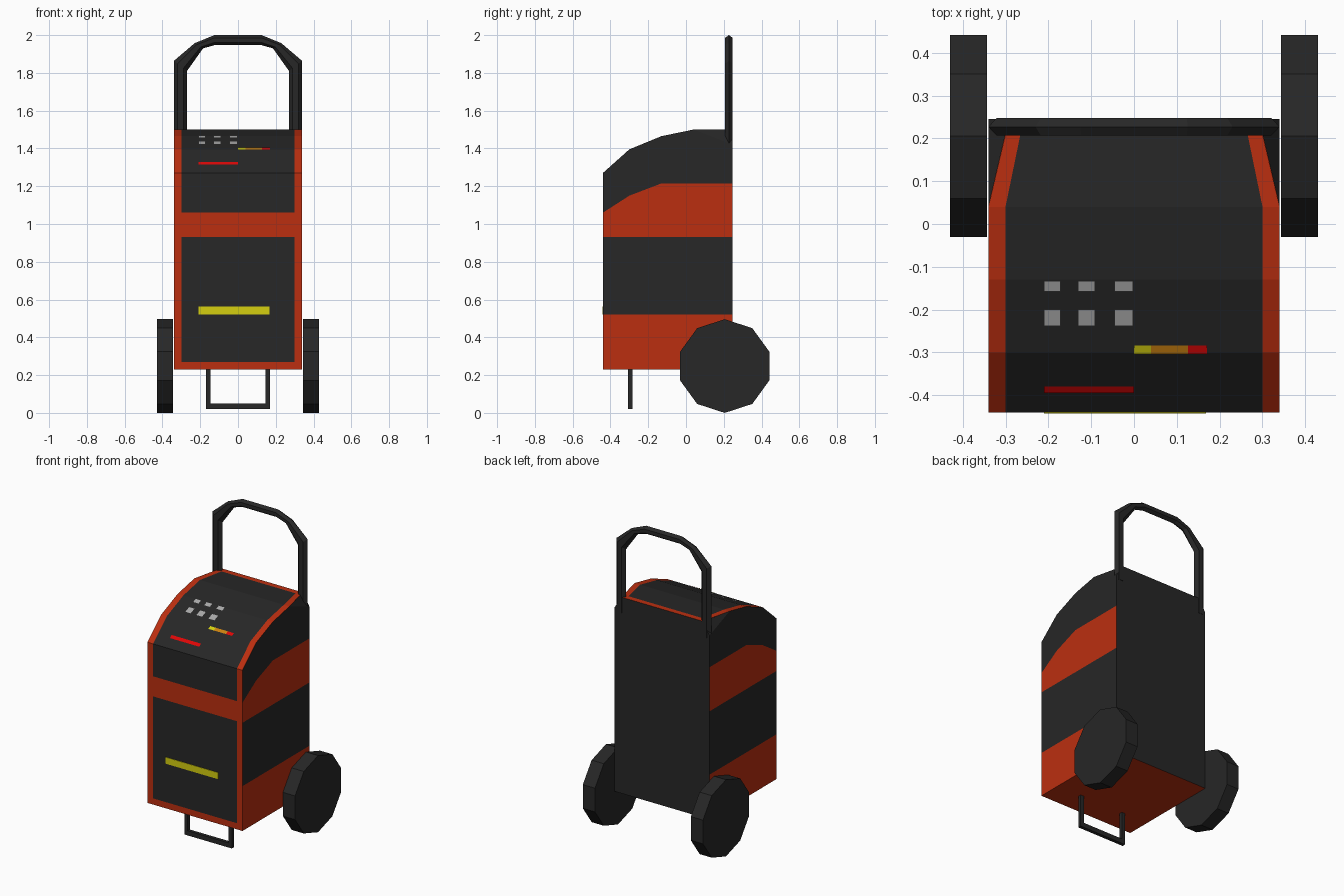
import bpy, bmesh, math
from mathutils import Vector, Matrix

if "Cube" in bpy.data.objects:
    bpy.data.objects.remove(bpy.data.objects["Cube"])


def material(name, rgb):
    m = bpy.data.materials.new(name)
    m.diffuse_color = (*rgb, 1)
    m.use_nodes = True
    m.node_tree.nodes["Principled BSDF"].inputs["Base Color"].default_value = m.diffuse_color
    return m


DARK = material("charcoal", (0.02, 0.02, 0.02))
ORANGE = material("orange", (0.50, 0.028, 0.005))
YELLOW = material("yellow", (0.66, 0.62, 0.005))
AMBER = material("amber", (0.60, 0.22, 0.005))
RED = material("red", (0.72, 0.002, 0.002))
GREY = material("light_grey", (0.40, 0.40, 0.40))


def finish(name, bm, mats):
    me = bpy.data.meshes.new(name)
    bm.to_mesh(me)
    bm.free()
    for m in mats:
        me.materials.append(m)
    ob = bpy.data.objects.new(name, me)
    bpy.context.collection.objects.link(ob)
    return ob


def box(name, lo, hi, mat):
    bm = bmesh.new()
    lo, hi = Vector(lo), Vector(hi)
    bmesh.ops.create_cube(bm, size=1, matrix=Matrix.Translation((lo + hi) / 2) @ Matrix.Diagonal((*(hi - lo), 1)))
    return finish(name, bm, [mat])


# Body: sloping-topped cabinet, panelled in dark (0) and orange (1)
W, FRONT, BACK, BASE = 0.34, -0.44, 0.245, 0.23
SHOULDER = 1.42
YS = [FRONT, -0.30, -0.13, 0.04, BACK]
TOP = [1.27, 1.395, 1.465, 1.50, 1.50]
BAND = [1.06, 1.15, 1.215, 1.215, 1.215]
bm = bmesh.new()
centre = Vector((0, -0.1, 0.8))


def panel(points, mat):
    f = bm.faces.new([bm.verts.new(p) for p in points])
    f.normal_update()
    if f.normal.dot(f.calc_center_median() - centre) < 0:
        f.normal_flip()
    f.material_index = mat


def grid(rows, colour):
    for i, (a, b) in enumerate(zip(rows, rows[1:])):
        for j in range(len(a) - 1):
            panel([a[j], a[j + 1], b[j + 1], b[j]], colour(i, j))


# Striped sides and the cut-back rear shoulders
for s in (-1, 1):
    tops = TOP[:-1] + [SHOULDER]
    grid([[(s * W, y, z) for z in (BASE, 0.52, 0.93, b, t)] for y, b, t in zip(YS, BAND, tops)],
         lambda i, j: (1, 0, 1, 0)[j])
    panel([(s * W, 0.04, 1.5), (s * W, BACK, SHOULDER), (s * 0.292, BACK, 1.5)], 0)
# Front with orange frame
grid([[(x, FRONT, z) for x in (-W, -0.30, 0.30, W)] for z in (BASE, 0.27, 0.93, 1.06, 1.27)],
     lambda i, j: 0 if j == 1 and i in (1, 3) else 1)
# Top with orange edging and rear strip
stations = [(y, z, W, 0.30) for y, z in zip(YS[:4], TOP)] + [(0.21, 1.5, 0.30, 0.265), (BACK, 1.5, 0.292, 0.26)]
grid([[(x, y, z) for x in (-o, -n, n, o)] for y, z, o, n in stations],
     lambda i, j: 0 if j == 1 and i < 4 else 1)
# Back and underside
panel([(-W, BACK, BASE), (W, BACK, BASE), (W, BACK, SHOULDER), (0.292, BACK, 1.5),
       (-0.292, BACK, 1.5), (-W, BACK, SHOULDER)], 0)
panel([(-W, FRONT, BASE), (W, FRONT, BASE), (W, BACK, BASE), (-W, BACK, BASE)], 1)
bmesh.ops.remove_doubles(bm, verts=bm.verts, dist=1e-4)
finish("cabinet_body", bm, [DARK, ORANGE])


# Control panel markings lying on the curved top
def top_z(y):
    for k in range(4):
        if y <= YS[k + 1]:
            t = (y - YS[k]) / (YS[k + 1] - YS[k])
            return TOP[k] + t * (TOP[k + 1] - TOP[k])


def marking(name, x0, x1, y0, y1, mat):
    b = bmesh.new()
    b.faces.new([b.verts.new((x, y, top_z(y) + 0.004)) for x, y in ((x0, y0), (x1, y0), (x1, y1), (x0, y1))])
    finish(name, b, [mat])


for y0, y1 in ((-0.158, -0.133), (-0.238, -0.200)):
    for x0, x1 in ((-0.21, -0.172), (-0.131, -0.091), (-0.045, -0.002)):
        marking("button", x0, x1, y0, y1, GREY)
marking("red_strip", -0.21, 0, -0.395, -0.379, RED)
for x0, x1, m in ((0, 0.04, YELLOW), (0.04, 0.126, AMBER), (0.126, 0.17, RED)):
    marking("gauge_segment", x0, x1, -0.304, -0.284, m)
box("front_yellow_strip", (-0.21, FRONT - 0.003, 0.52), (0.168, FRONT + 0.01, 0.562), YELLOW)

# Handle: six-sided hoop lofted between its outer and inner outlines
half = [((0.34, 1.40), (0.27, 1.40)), ((0.34, 1.863), (0.27, 1.81)),
        ((0.23, 1.957), (0.185, 1.93)), ((0.125, 2.0), (0.12, 1.948))]
path = half + [((-o[0], o[1]), (-n[0], n[1])) for o, n in reversed(half)]
bm = bmesh.new()
rings = []
for o, n in path:
    ring = []
    for t, dy in ((0, 0), (0.27, 0.02), (0.73, 0.02), (1, 0), (0.73, -0.02), (0.27, -0.02)):
        p = Vector(o).lerp(Vector(n), t)
        ring.append(bm.verts.new((p.x, 0.227 + dy, p.y)))
    rings.append(ring)
for a, b in zip(rings, rings[1:]):
    for i in range(6):
        k = (i + 1) % 6
        bm.faces.new((a[i], a[k], b[k], b[i]))
bm.faces.new(rings[0])
bm.faces.new(rings[-1])
bmesh.ops.recalc_face_normals(bm, faces=bm.faces)
finish("handle", bm, [DARK])

# Ten-sided wheels
for side, s in (("left", -1), ("right", 1)):
    bm = bmesh.new()
    bm_verts = [[bm.verts.new((s * x, 0.205 + 0.248 * math.sin(i * math.pi / 5),
                               0.248 + 0.248 * math.cos(i * math.pi / 5))) for i in range(10)]
                for x in (0.343, 0.43)]
    for i in range(10):
        k = (i + 1) % 10
        bm.faces.new((bm_verts[0][i], bm_verts[0][k], bm_verts[1][k], bm_verts[1][i]))
    for ring in bm_verts:
        bm.faces.new(ring)
    bmesh.ops.recalc_face_normals(bm, faces=bm.faces)
    finish(side + "_wheel", bm, [DARK])

# Front foot stand
for side, s in (("left", -1), ("right", 1)):
    xs = sorted((s * 0.146, s * 0.17))
    box(side + "_foot_leg", (xs[0], -0.306, 0.02), (xs[1], -0.284, 0.24), DARK)
box("foot_bar", (-0.146, -0.306, 0.02), (0.146, -0.284, 0.05), DARK)
